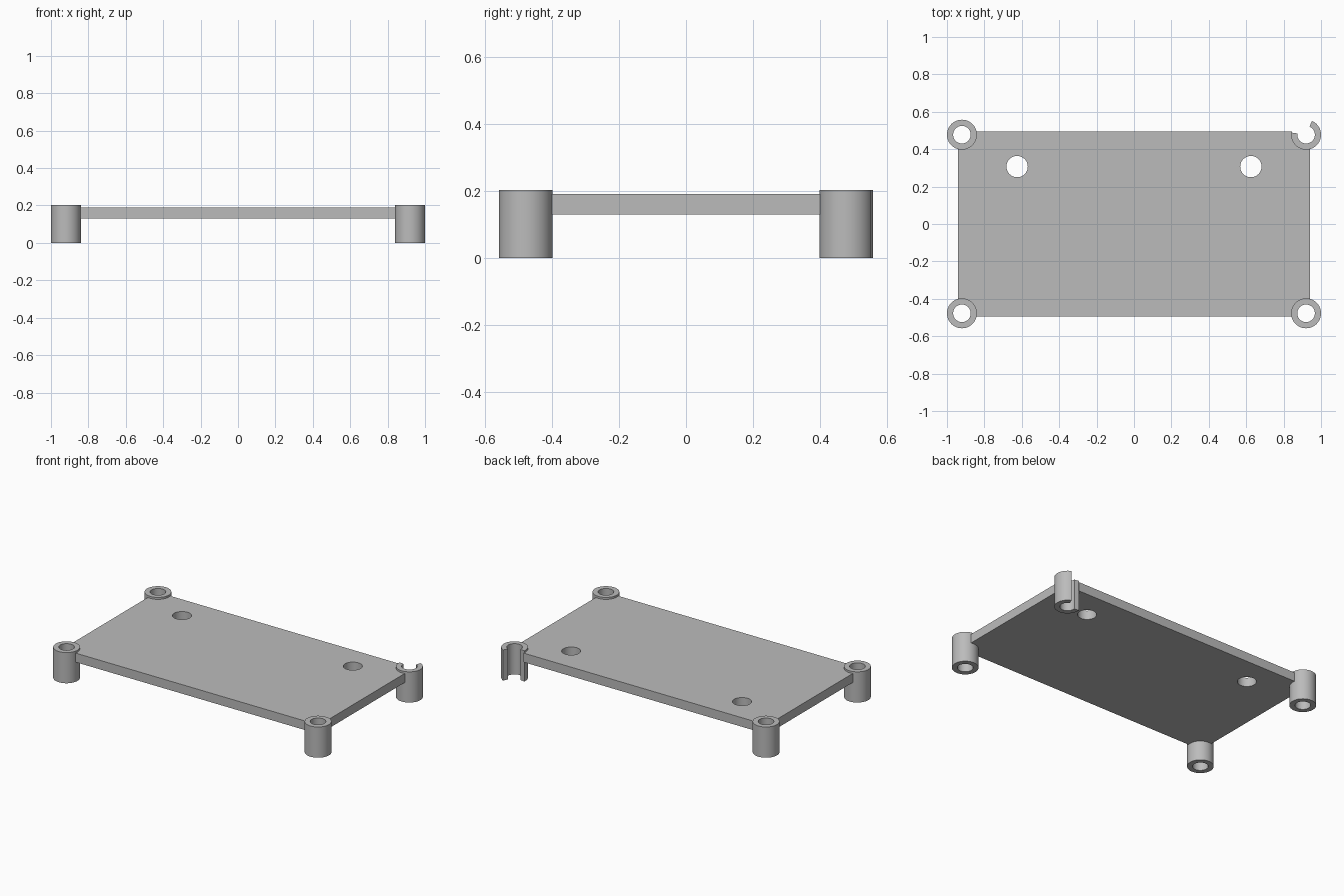
import bpy, bmesh
from math import cos, sin, radians

cube = bpy.data.objects.get("Cube")
if cube:
    bpy.data.objects.remove(cube)

grey = bpy.data.materials.new("grey plastic")
grey.use_nodes = True
colour = (0.5, 0.5, 0.5, 1)
grey.diffuse_color = colour
grey.node_tree.nodes["Principled BSDF"].inputs["Base Color"].default_value = colour

POST_X, POST_Y, POST_H = 0.92, 0.4775, 0.203
OUTER, INNER = 0.08, 0.047
STEPS = 64


def finish(name, bm, smooth=True):
    bmesh.ops.recalc_face_normals(bm, faces=bm.faces)
    mesh = bpy.data.meshes.new(name)
    bm.to_mesh(mesh)
    bm.free()
    mesh.materials.append(grey)
    obj = bpy.data.objects.new(name, mesh)
    bpy.context.collection.objects.link(obj)
    bpy.ops.object.select_all(action='DESELECT')
    obj.select_set(True)
    bpy.context.view_layer.objects.active = obj
    if smooth:
        bpy.ops.object.shade_smooth_by_angle(angle=radians(30))
    return obj


def tube(name, x, y, start=0, sweep=360):
    """Hollow post, swept from start through sweep degrees."""
    bm = bmesh.new()
    profile = [(INNER, 0), (OUTER, 0), (OUTER, POST_H), (INNER, POST_H)]
    closed = sweep == 360
    rings = []
    for i in range(STEPS if closed else STEPS + 1):
        a = radians(start + sweep * i / STEPS)
        rings.append([bm.verts.new((x + r * cos(a), y + r * sin(a), z)) for r, z in profile])
    pairs = list(zip(rings, rings[1:]))
    if closed:
        pairs.append((rings[-1], rings[0]))
    else:
        bm.faces.new(rings[0])
        bm.faces.new(rings[-1])
    for a, b in pairs:
        for k in range(4):
            n = (k + 1) % 4
            bm.faces.new((a[k], a[n], b[n], b[k]))
    return finish(name, bm)


# Four corner posts; the back left one is an open clip
for side, sx in (("left", 1), ("right", -1)):
    tube("front_" + side + "_post", sx * POST_X, -POST_Y)
tube("back_right_post", -POST_X, POST_Y)
tube("back_left_clip_post", POST_X, POST_Y, start=172, sweep=255)

# Flat plate
bm = bmesh.new()
bmesh.ops.create_cube(bm, size=1)
bmesh.ops.scale(bm, vec=(1.88, 0.99, 0.06), verts=bm.verts)
bmesh.ops.translate(bm, vec=(0, 0, 0.16), verts=bm.verts)
plate = finish("plate", bm, smooth=False)

# Cutters for the two round holes and the corners around the posts
bm = bmesh.new()
cuts = [(sx * 0.625, 0.307, 0.057) for sx in (1, -1)]
cuts += [(sx * POST_X, sy * POST_Y, OUTER - 0.002) for sx in (1, -1) for sy in (1, -1)]
for x, y, r in cuts:
    made = bmesh.ops.create_cone(bm, cap_ends=True, segments=STEPS, radius1=r, radius2=r, depth=0.5)
    bmesh.ops.translate(bm, vec=(x, y, 0.16), verts=made["verts"])
cutter = finish("hole_cutter", bm)

cut = plate.modifiers.new("holes", 'BOOLEAN')
cut.operation = 'DIFFERENCE'
cut.solver = 'EXACT'
cut.object = cutter
bpy.ops.object.select_all(action='DESELECT')
plate.select_set(True)
bpy.context.view_layer.objects.active = plate
bpy.ops.object.modifier_apply(modifier=cut.name)
bpy.data.objects.remove(cutter)
bpy.ops.object.shade_smooth_by_angle(angle=radians(30))
